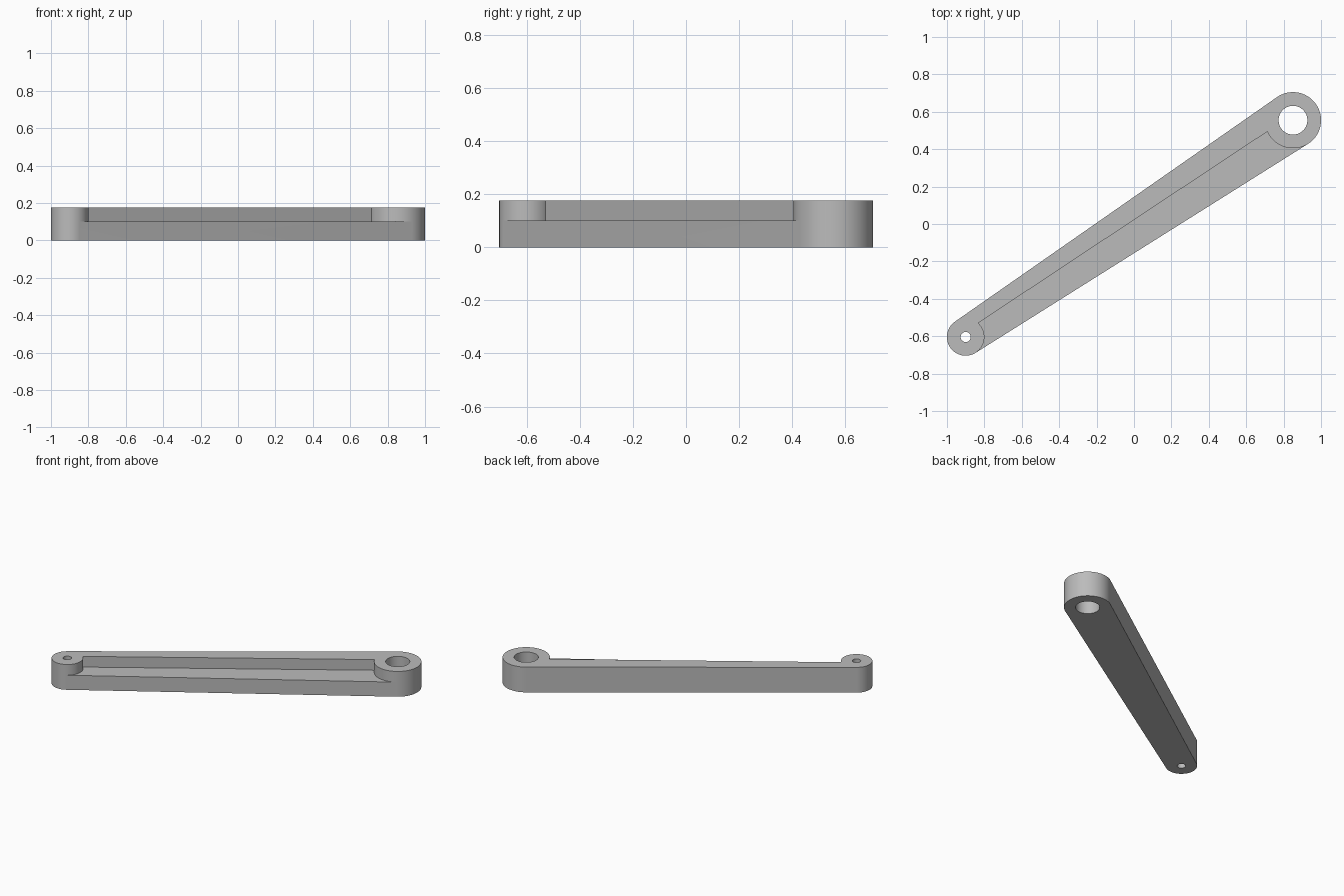
import bpy, bmesh, math
from mathutils import Vector, Matrix

if "Cube" in bpy.data.objects:
    bpy.data.objects.remove(bpy.data.objects["Cube"])

# Main dimensions
SMALL, BIG = Vector((-0.90, -0.604, 0)), Vector((0.85, 0.555, 0))
R_SMALL, R_BIG = 0.10, 0.15
H_SMALL, H_BIG = 0.027, 0.077
HEIGHT, LEDGE, RAIL = 0.177, 0.102, 0.025

axis = BIG - SMALL
L = axis.length
frame = Matrix.Translation(SMALL) @ Matrix.Rotation(math.atan2(axis.y, axis.x), 4, 'Z')
tangent = math.pi / 2 + math.asin((R_BIG - R_SMALL) / L)


def arc(u, r, a0, a1, n=32):
    """Points of an arc centred at distance u along the arm."""
    return [(u + r * math.cos(a0 + (a1 - a0) * i / n), r * math.sin(a0 + (a1 - a0) * i / n))
            for i in range(n + 1)]


def prism(name, profile, z0, z1):
    """Extrude a closed profile given in the arm's own frame."""
    bm = bmesh.new()
    face = bm.faces.new([bm.verts.new(frame @ Vector((u, v, z0))) for u, v in profile])
    top = bmesh.ops.extrude_face_region(bm, geom=[face])['geom']
    bmesh.ops.translate(bm, vec=(0, 0, z1 - z0),
                        verts=[g for g in top if isinstance(g, bmesh.types.BMVert)])
    bmesh.ops.recalc_face_normals(bm, faces=bm.faces)
    mesh = bpy.data.meshes.new(name)
    bm.to_mesh(mesh)
    bm.free()
    obj = bpy.data.objects.new(name, mesh)
    bpy.context.collection.objects.link(obj)
    return obj


# Tapered arm with rounded ends
arm = prism("lever_arm",
            arc(0, R_SMALL, tangent, 2 * math.pi - tangent, 48)
            + arc(L, R_BIG, -tangent, tangent, 64), 0, HEIGHT)

# Pocket beside the raised rail, curving around both bosses
outer = [(L + 0.3 * math.cos(tangent), -0.3 * math.sin(tangent)),
         (0.3 * math.cos(tangent), -0.3 * math.sin(tangent))]
pocket = prism("pocket_cutter",
               arc(0, R_SMALL, -tangent, math.asin(RAIL / R_SMALL))
               + arc(L, R_BIG, math.pi - math.asin(RAIL / R_BIG), 2 * math.pi - tangent)
               + outer, LEDGE, 0.4)

# Through holes
holes = [prism(name, arc(u, r, 0, 2 * math.pi, 48)[:-1], -0.2, 0.4)
         for name, u, r in (("small_hole_cutter", 0, H_SMALL), ("large_hole_cutter", L, H_BIG))]

for cutter in [pocket] + holes:
    cutter.hide_render = True
    mod = arm.modifiers.new(cutter.name, 'BOOLEAN')
    mod.operation, mod.solver, mod.object = 'DIFFERENCE', 'EXACT', cutter

# Apply the cuts and drop the cutters
bpy.context.view_layer.objects.active = arm
arm.select_set(True)
for mod in list(arm.modifiers):
    bpy.ops.object.modifier_apply(modifier=mod.name)
for cutter in [pocket] + holes:
    bpy.data.objects.remove(cutter)

# Grey finish with smooth round walls
grey = bpy.data.materials.new("grey")
grey.diffuse_color = (0.5, 0.5, 0.5, 1)
grey.use_nodes = True
grey.node_tree.nodes["Principled BSDF"].inputs["Base Color"].default_value = grey.diffuse_color
arm.data.materials.clear()
arm.data.materials.append(grey)
bpy.ops.object.shade_smooth_by_angle(angle=math.radians(30))
